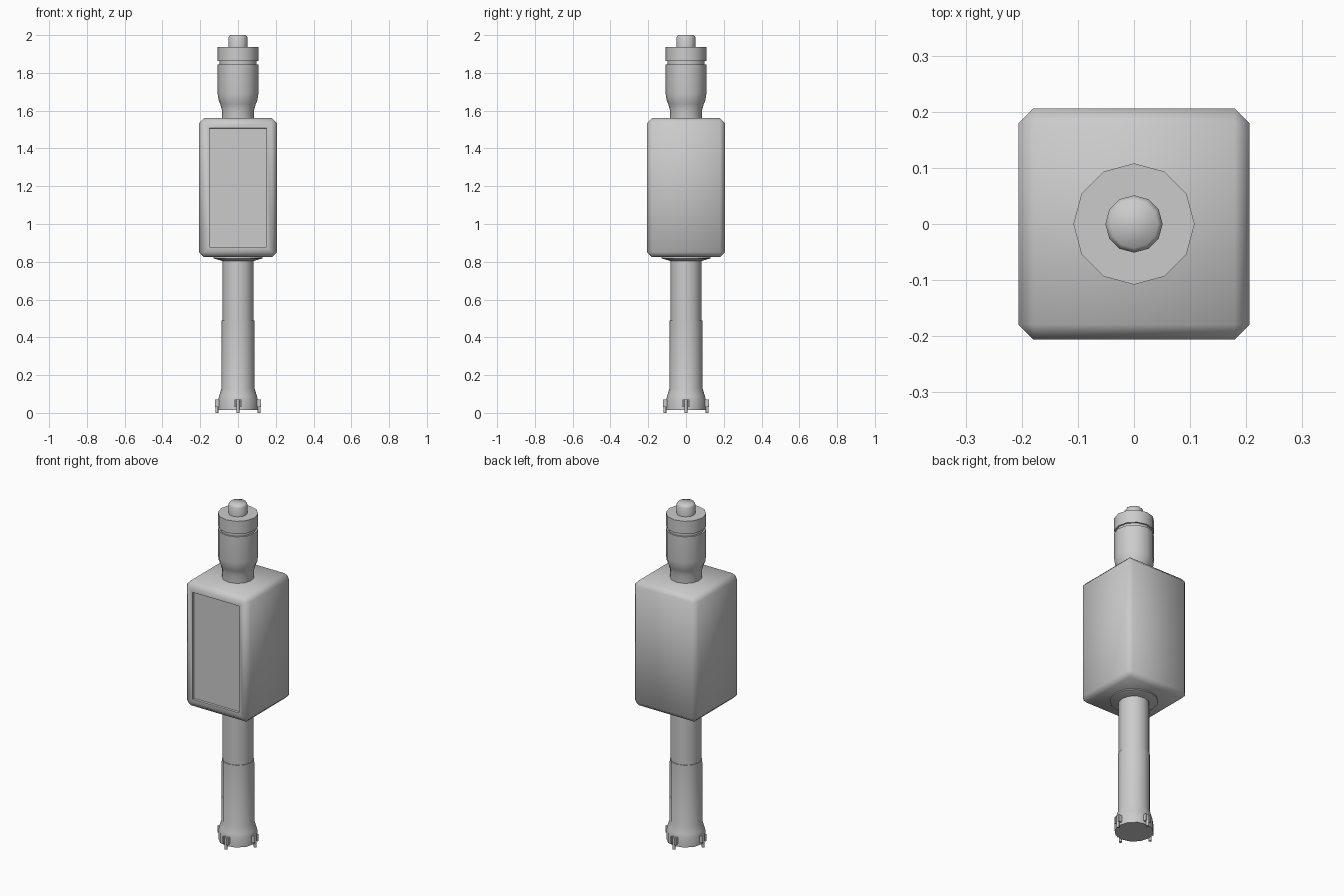
import bpy, bmesh, math
from mathutils import Vector

if "Cube" in bpy.data.objects:
    bpy.data.objects.remove(bpy.data.objects["Cube"])


def finish(bm, name, angle=50):
    bmesh.ops.recalc_face_normals(bm, faces=bm.faces)
    me = bpy.data.meshes.new(name)
    bm.to_mesh(me)
    bm.free()
    ob = bpy.data.objects.new(name, me)
    bpy.context.collection.objects.link(ob)
    bpy.ops.object.select_all(action='DESELECT')
    ob.select_set(True)
    bpy.context.view_layer.objects.active = ob
    bpy.ops.object.shade_smooth_by_angle(angle=math.radians(angle))
    return ob


def lathe(name, profile, sides=12, centre=(0, 0), angle=40):
    """Capped solid of revolution from (radius, z) pairs, bottom to top."""
    bm = bmesh.new()
    rings = []
    for r, z in profile:
        rings.append([bm.verts.new((centre[0] + r * math.cos(2 * math.pi * i / sides),
                                    centre[1] + r * math.sin(2 * math.pi * i / sides), z))
                      for i in range(sides)])
    for a, b in zip(rings, rings[1:]):
        for i in range(sides):
            j = (i + 1) % sides
            bm.faces.new((a[i], a[j], b[j], b[i]))
    bm.faces.new(rings[0][::-1])
    bm.faces.new(rings[-1])
    return finish(bm, name, angle)


def box_bm(size, centre):
    bm = bmesh.new()
    bmesh.ops.create_cube(bm, size=1)
    for v in bm.verts:
        v.co = Vector(a * b + c for a, b, c in zip(v.co, size, centre))
    return bm


# Chamfered housing with a recessed front panel
bm = box_bm((0.412, 0.412, 0.737), (0, 0, 1.1925))
bmesh.ops.bevel(bm, geom=bm.edges[:], offset=0.027, segments=1, affect='EDGES')
bm.normal_update()
front = min(bm.faces, key=lambda f: f.calc_center_median().y)
bmesh.ops.inset_region(bm, faces=[front], thickness=0.038)
inner = bmesh.ops.inset_region(bm, faces=[front], thickness=0.002, depth=-0.012)
finish(bm, "housing")

# Post: flared foot, lower sleeve and upper tube
lathe("post_sleeve", [(0.105, 0.015), (0.105, 0.07), (0.1, 0.09),
                      (0.088, 0.13), (0.087, 0.49)])
lathe("post_tube", [(0.083, 0.45), (0.083, 0.84)])
lathe("mounting_flange", [(0.085, 0.805), (0.13, 0.818), (0.13, 0.835)])

# Upper canister, grooved lid and knob
lathe("canister", [(0.086, 1.55), (0.086, 1.605), (0.094, 1.635), (0.103, 1.655),
                   (0.108, 1.69), (0.108, 1.845)])
lathe("lid_groove", [(0.099, 1.84), (0.099, 1.875)])
lathe("lid", [(0.108, 1.862), (0.108, 1.937)])
lathe("knob", [(0.051, 1.93), (0.051, 1.988), (0.043, 2.0)], angle=60)

# Four lugs with anchor bolts around the foot
for k in range(4):
    a = k * math.pi / 2
    c, s = math.cos(a), math.sin(a)
    for side in (-1, 1):
        bm = box_bm((0.03, 0.007, 0.04), (0.106, side * 0.0145, 0.05))
        for v in bm.verts:
            x, y = v.co.x, v.co.y
            v.co.x, v.co.y = c * x - s * y, s * x + c * y
        finish(bm, f"lug_cheek_{k}_{side}")
    bm = box_bm((0.012, 0.026, 0.04), (0.101, 0, 0.05))
    for v in bm.verts:
        x, y = v.co.x, v.co.y
        v.co.x, v.co.y = c * x - s * y, s * x + c * y
    finish(bm, f"lug_plate_{k}")
    lathe(f"anchor_bolt_{k}", [(0.008, 0), (0.008, 0.07)], 8, (c * 0.112, s * 0.112), 50)
